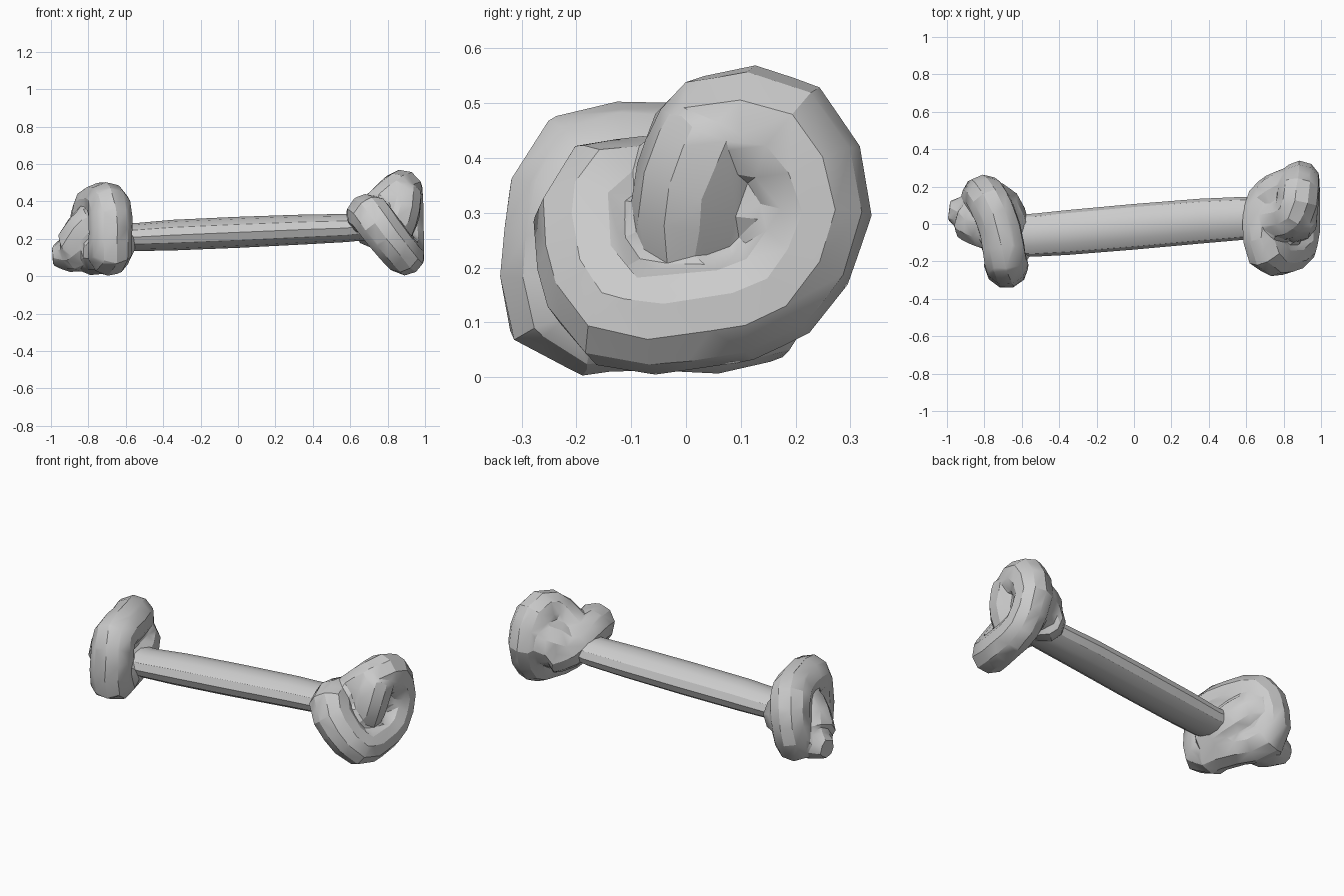
import bpy, bmesh, math
from mathutils import Vector

if "Cube" in bpy.data.objects:
    bpy.data.objects.remove(bpy.data.objects["Cube"])


def spline(pts, closed, steps):
    # Catmull-Rom samples through (x, y, z, radius) points
    n, out = len(pts), []
    p = [Vector(q) for q in pts]
    get = (lambda i: p[i % n]) if closed else (lambda i: p[max(0, min(n - 1, i))])
    for i in range(n if closed else n - 1):
        a, b, c, d = get(i - 1), get(i), get(i + 1), get(i + 2)
        for s in range(steps):
            t = s / steps
            out.append(0.5 * (2 * b + (c - a) * t + (2 * a - 5 * b + 4 * c - d) * t * t
                              + (3 * b - a - 3 * c + d) * t ** 3))
    if not closed:
        out.append(p[-1])
    return out


def add_tube(bm, pts, closed=False, steps=2, sides=10):
    q = spline(pts, closed, steps)
    n = len(q)
    c = [v.to_3d() for v in q]
    rings, normal = [], Vector((0.3, 0.5, 0.8))
    for i in range(n):
        a = c[(i - 1) % n] if closed else c[max(i - 1, 0)]
        b = c[(i + 1) % n] if closed else c[min(i + 1, n - 1)]
        t = (b - a).normalized()
        normal = (normal - t * normal.dot(t)).normalized()
        side = t.cross(normal)
        rings.append([bm.verts.new(c[i] + q[i][3] * (math.cos(k * math.tau / sides) * normal
                      + math.sin(k * math.tau / sides) * side)) for k in range(sides)])
    for i in range(n if closed else n - 1):
        r, s = rings[i], rings[(i + 1) % n]
        # on the closing seam, line up the nearest vertices
        o = min(range(sides), key=lambda k: (s[k].co - r[0].co).length) if i == n - 1 else 0
        for k in range(sides):
            bm.faces.new((r[k], r[(k + 1) % sides], s[(k + 1 + o) % sides], s[(k + o) % sides]))
    if not closed:
        bm.faces.new(rings[0])
        bm.faces.new(rings[-1])


def finish(name, bm, fuse=False):
    bmesh.ops.recalc_face_normals(bm, faces=bm.faces)
    me = bpy.data.meshes.new(name)
    bm.to_mesh(me)
    bm.free()
    ob = bpy.data.objects.new(name, me)
    bpy.context.collection.objects.link(ob)
    bpy.context.view_layer.objects.active = ob
    ob.select_set(True)
    if fuse:
        # melt the crossing strands into one lumpy, coarse skin
        m = ob.modifiers.new("fuse", 'REMESH')
        m.mode, m.voxel_size = 'VOXEL', 0.014
        bpy.ops.object.modifier_apply(modifier="fuse")
        m = ob.modifiers.new("coarse", 'DECIMATE')
        m.ratio = 0.035
        bpy.ops.object.modifier_apply(modifier="coarse")
    bpy.ops.object.shade_smooth_by_angle(angle=math.radians(25))
    ob.select_set(False)


# rolled shaft, an oval section that rises and drifts back toward the right
bm = bmesh.new()
rings = []
for x, y, z, ry, rz in [(-0.72, -0.06, 0.21, 0.11, 0.07), (-0.54, -0.06, 0.21, 0.115, 0.075),
                        (-0.35, -0.045, 0.22, 0.12, 0.082), (0, -0.015, 0.235, 0.122, 0.083),
                        (0.35, 0.015, 0.25, 0.12, 0.08), (0.58, 0.03, 0.258, 0.115, 0.075),
                        (0.75, 0.03, 0.28, 0.11, 0.08)]:
    rings.append([bm.verts.new((x, y + ry * math.cos(k * math.tau / 12),
                                z + rz * math.sin(k * math.tau / 12))) for k in range(12)])
for r, s in zip(rings, rings[1:]):
    for k in range(12):
        bm.faces.new((r[k], r[(k + 1) % 12], s[(k + 1) % 12], s[k]))
bm.faces.new(rings[0])
bm.faces.new(rings[-1])
finish("shaft", bm)

# right knot: strip rises, loops round the back and under, then crosses the front
bm = bmesh.new()
add_tube(bm, [
    (0.66, 0.03, 0.28, 0.095), (0.77, 0.02, 0.37, 0.11), (0.86, 0.06, 0.445, 0.115),
    (0.88, 0.175, 0.44, 0.115), (0.89, 0.235, 0.30, 0.105), (0.90, 0.16, 0.155, 0.10),
    (0.90, 0.02, 0.115, 0.10), (0.88, -0.12, 0.115, 0.105), (0.79, -0.165, 0.22, 0.11),
    (0.71, -0.145, 0.325, 0.115), (0.68, 0.00, 0.32, 0.105), (0.71, 0.12, 0.27, 0.11),
    (0.78, 0.19, 0.24, 0.10)])
# broad flap hanging down the middle, and the packed core
add_tube(bm, [(0.88, 0.05, 0.45, 0.105), (0.875, 0.01, 0.36, 0.105), (0.84, 0.0, 0.25, 0.10),
              (0.78, 0.0, 0.20, 0.07)])
add_tube(bm, [(0.70, 0.10, 0.27, 0.11), (0.78, 0.14, 0.30, 0.14), (0.86, 0.20, 0.34, 0.12)])
finish("right_knot", bm, True)

# left knot: upright loop
bm = bmesh.new()
add_tube(bm, [
    (-0.685, -0.22, 0.125, 0.118), (-0.68, -0.22, 0.26, 0.118), (-0.69, -0.185, 0.375, 0.118),
    (-0.715, -0.03, 0.385, 0.115), (-0.77, 0.11, 0.37, 0.115), (-0.80, 0.155, 0.25, 0.11),
    (-0.81, 0.12, 0.13, 0.115), (-0.74, -0.02, 0.125, 0.115), (-0.695, -0.14, 0.125, 0.115)],
    closed=True)
# free end tucked through the loop, and the wrap where the shaft enters
add_tube(bm, [
    (-0.66, -0.03, 0.26, 0.10), (-0.75, -0.03, 0.29, 0.115), (-0.81, -0.01, 0.24, 0.12),
    (-0.86, 0.03, 0.15, 0.13), (-0.915, 0.06, 0.12, 0.10), (-0.99, 0.07, 0.115, 0.055)])
add_tube(bm, [
    (-0.655, -0.17, 0.16, 0.11), (-0.67, -0.03, 0.20, 0.115), (-0.72, 0.09, 0.25, 0.12),
    (-0.80, 0.14, 0.28, 0.11)])
finish("left_knot", bm, True)
